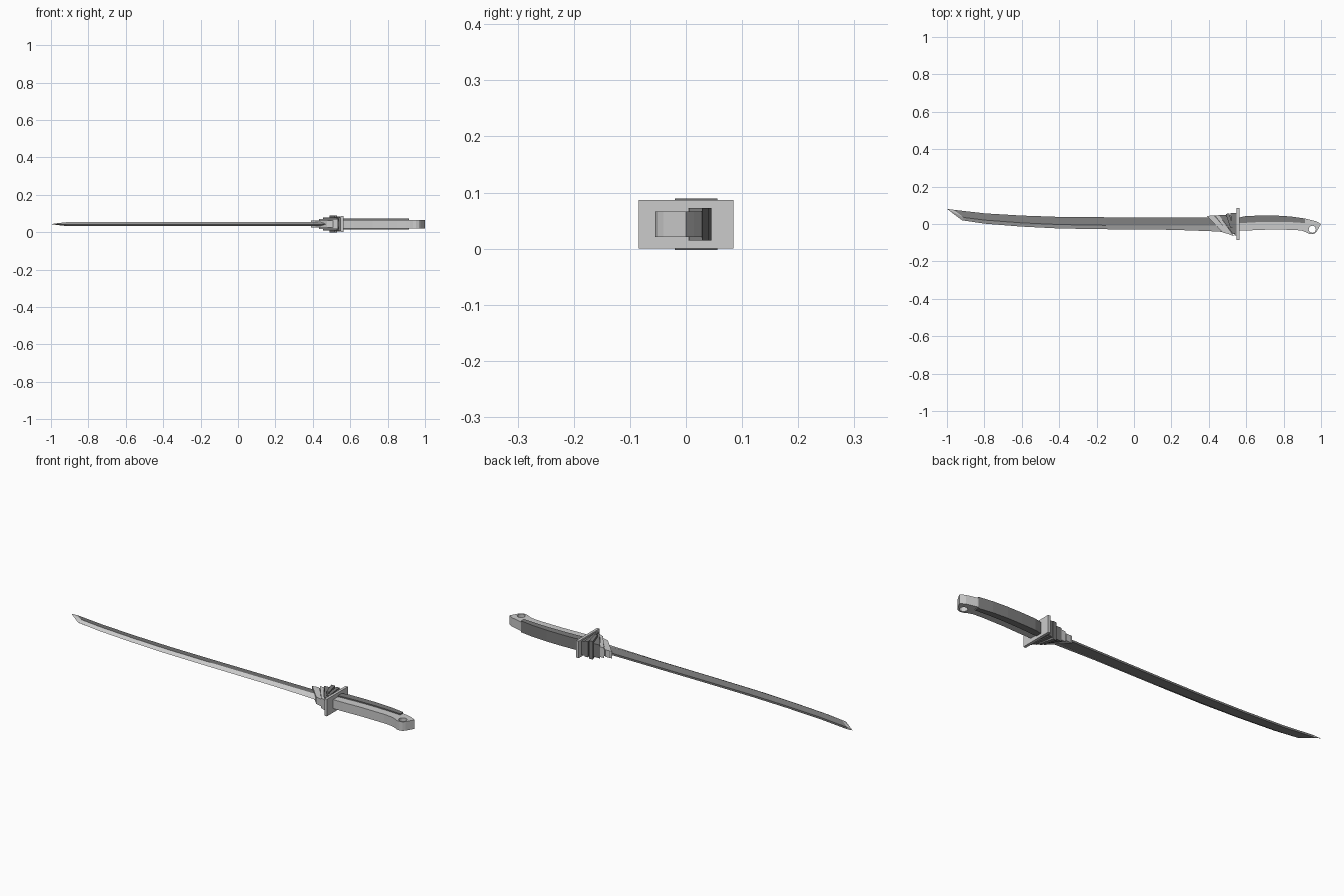
import bpy, bmesh, math

ZC = 0.0435  # mid-plane height of the sword


def mat(name, v):
    m = bpy.data.materials.new(name)
    m.diffuse_color = (v, v, v, 1)
    return m


dark = mat("dark_grey", 0.2)


def finish(bm, name, mats=()):
    bmesh.ops.recalc_face_normals(bm, faces=bm.faces)
    me = bpy.data.meshes.new(name)
    bm.to_mesh(me)
    bm.free()
    ob = bpy.data.objects.new(name, me)
    bpy.context.collection.objects.link(ob)
    for m in mats:
        me.materials.append(m)
    return ob


def prism(name, pts, half, mats=()):
    """Extrude an xy outline symmetrically about the mid-plane."""
    bm = bmesh.new()
    lo = [bm.verts.new((x, y, ZC - half)) for x, y in pts]
    hi = [bm.verts.new((x, y, ZC + half)) for x, y in pts]
    n = len(pts)
    bm.faces.new(lo)
    bm.faces.new(hi)
    for i in range(n):
        j = (i + 1) % n
        bm.faces.new((lo[i], lo[j], hi[j], hi[i]))
    return finish(bm, name, mats)


# Blade: sections of spine, ridge and cutting edge, closing to a point
stations = [  # x spine, y spine, x ridge, y ridge, x edge, y edge
    (-0.965, 0.076, -0.91, 0.035, -0.92, 0.020),
    (-0.80, 0.057, -0.80, 0.021, -0.80, 0.002),
    (-0.60, 0.045, -0.60, 0.006, -0.60, -0.014),
    (-0.40, 0.038, -0.40, -0.003, -0.40, -0.024),
    (-0.15, 0.036, -0.15, -0.007, -0.15, -0.028),
    (0.20, 0.036, 0.20, -0.008, 0.20, -0.031),
    (0.40, 0.036, 0.40, -0.009, 0.40, -0.038),
    (0.54, 0.036, 0.54, -0.009, 0.54, -0.046),
]
bm = bmesh.new()
rings = []
for xs, ys, xr, yr, xe, ye in stations:
    rings.append([bm.verts.new(p) for p in (
        (xs, ys, ZC + 0.005), (xr, yr, ZC + 0.011), (xe, ye, ZC),
        (xr, yr, ZC - 0.011), (xs, ys, ZC - 0.005))])
for a, b in zip(rings, rings[1:]):
    for i in range(5):
        j = (i + 1) % 5
        f = bm.faces.new((a[i], a[j], b[j], b[i]))
        f.material_index = 0 if i in (1, 2) else 1
tip = bm.verts.new((-1.0, 0.081, ZC))
for i in range(5):
    bm.faces.new((rings[0][i], rings[0][(i + 1) % 5], tip))
bm.faces.new(rings[-1])
finish(bm, "blade", (mat("steel", 0.8), dark))

# Slanted wraps and stepped plates of the collar, growing toward the guard
collar = [
    ("collar_wrap_1", [(0.39, 0.043), (0.425, 0.046), (0.515, -0.056), (0.475, -0.046)], 0.018, ()),
    ("collar_wrap_2", [(0.432, 0.046), (0.455, 0.047), (0.535, -0.066), (0.51, -0.056)], 0.026, ()),
    ("collar_core", [(0.40, 0.044), (0.55, 0.047), (0.55, -0.055), (0.49, -0.045)], 0.016, (dark,)),
    ("collar_step", [(0.455, 0.047), (0.49, 0.048), (0.545, -0.045), (0.53, -0.055)], 0.034, (dark,)),
    ("collar_plate_1", [(0.49, 0.054), (0.51, 0.056), (0.53, -0.02), (0.515, -0.02)], 0.046, (dark,)),
    ("collar_plate_2", [(0.515, 0.058), (0.532, 0.06), (0.545, -0.04), (0.53, -0.04)], 0.040, (dark,)),
    ("collar_base", [(0.532, 0.06), (0.55, 0.06), (0.55, -0.062), (0.538, -0.062)], 0.036, (dark,)),
]
for args in collar:
    prism(*args)

# Rectangular guard plate
prism("guard", [(0.549, 0.085), (0.563, 0.085), (0.563, -0.085), (0.549, -0.085)], 0.0435)

# Handle with rounded pommel and lanyard hole
grip = prism("handle", [
    (0.56, 0.030), (0.62, 0.040), (0.76, 0.040), (0.86, 0.034), (0.92, 0.028),
    (0.975, 0.014), (1.0, 0.0), (0.977, -0.040), (0.968, -0.050), (0.952, -0.055),
    (0.935, -0.052), (0.92, -0.044), (0.895, -0.035), (0.85, -0.031),
    (0.72, -0.030), (0.62, -0.034), (0.56, -0.034)], 0.023)
ring = [(0.953 + 0.019 * math.cos(t * math.pi / 8),
         -0.028 + 0.019 * math.sin(t * math.pi / 8)) for t in range(16)]
cutter = prism("hole_cutter", ring, 0.1)
cutter.hide_render = True
cutter.hide_viewport = True
mod = grip.modifiers.new("hole", "BOOLEAN")
mod.operation = 'DIFFERENCE'
mod.solver = 'EXACT'
mod.object = cutter

# Wider dark backing along the handle spine
prism("handle_back", [
    (0.56, 0.034), (0.60, 0.043), (0.68, 0.045), (0.76, 0.045), (0.84, 0.040),
    (0.915, 0.029), (0.915, 0.005), (0.84, 0.010), (0.76, 0.012),
    (0.66, 0.010), (0.56, 0.004)], 0.029, (dark,))
